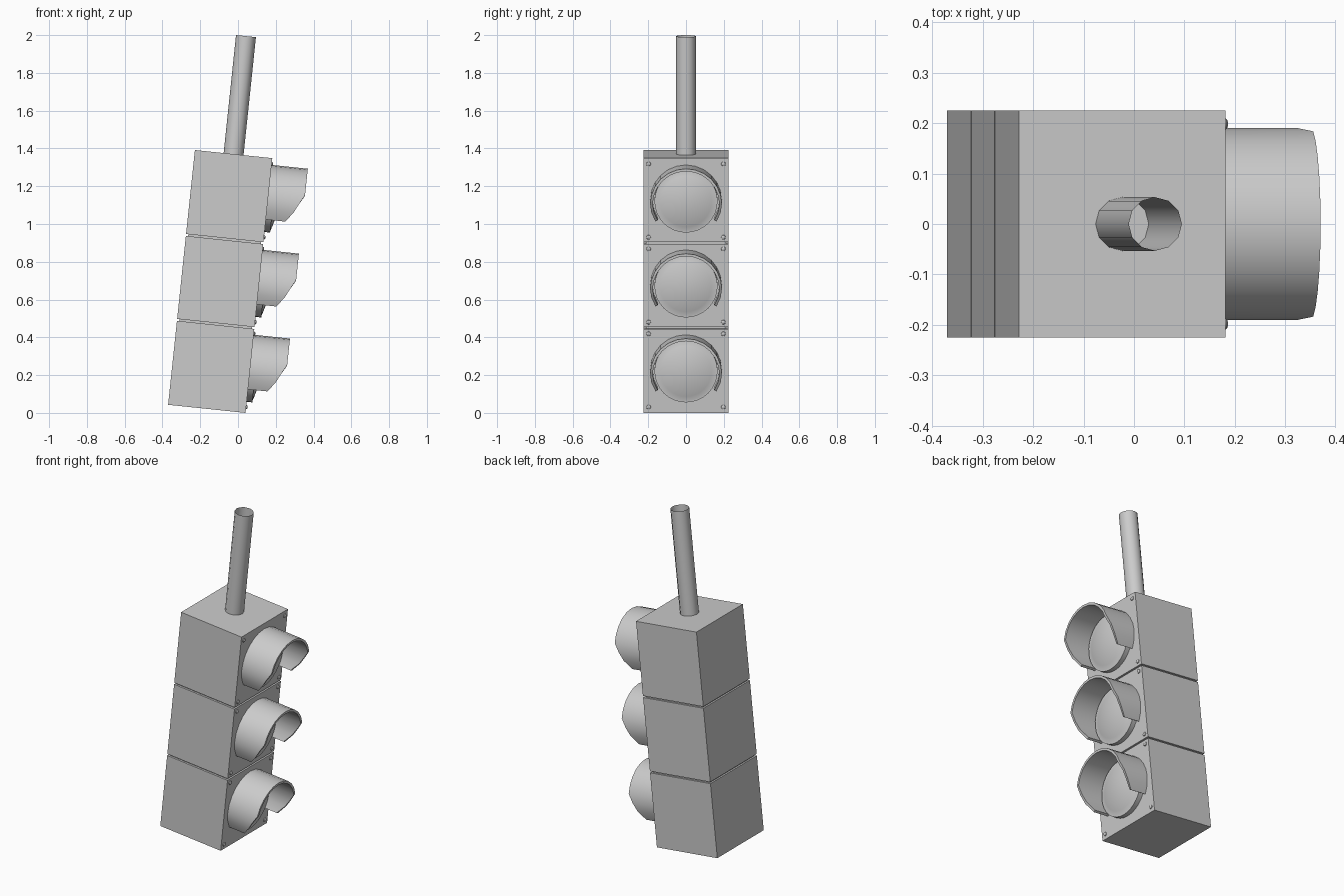
import bpy, bmesh
from math import radians, sin, cos, pi
from mathutils import Matrix

if "Cube" in bpy.data.objects:
    bpy.data.objects.remove(bpy.data.objects["Cube"])

# Local frame: x = depth from the back face, z = along the housing; all tilted 6 degrees
TILT = Matrix.Translation((-0.37, 0, 0.043)) @ Matrix.Rotation(radians(6), 4, 'Y')
DEPTH, WIDTH, PITCH, GAP = 0.412, 0.45, 0.452, 0.01


def finish(bm, name, smooth=True):
    bmesh.ops.recalc_face_normals(bm, faces=bm.faces)
    mesh = bpy.data.meshes.new(name)
    bm.to_mesh(mesh)
    bm.free()
    mesh.transform(TILT)
    ob = bpy.data.objects.new(name, mesh)
    bpy.context.collection.objects.link(ob)
    if smooth:
        bpy.ops.object.select_all(action='DESELECT')
        ob.select_set(True)
        bpy.context.view_layer.objects.active = ob
        bpy.ops.object.shade_smooth_by_angle(angle=radians(35))
    return ob


def box(name, x0, x1, w, z0, z1):
    bm = bmesh.new()
    m = Matrix.Translation(((x0 + x1) / 2, 0, (z0 + z1) / 2)) @ Matrix.Diagonal((x1 - x0, w, z1 - z0, 1))
    bmesh.ops.create_cube(bm, size=1, matrix=m)
    return finish(bm, name, False)


def lathe(name, profile, y, z, n):
    """Spin (depth, radius) points about the forward axis; last point is the centre."""
    bm = bmesh.new()
    rings = [[bm.verts.new((DEPTH + d, y + r * cos(2 * pi * i / n), z + r * sin(2 * pi * i / n)))
              for i in range(n)] for d, r in profile[:-1]]
    tip = bm.verts.new((DEPTH + profile[-1][0], y, z))
    for a, b in zip(rings, rings[1:]):
        for i in range(n):
            j = (i + 1) % n
            bm.faces.new((a[i], a[j], b[j], b[i]))
    for i in range(n):
        bm.faces.new((rings[-1][i], rings[-1][(i + 1) % n], tip))
    return finish(bm, name)


def visor(name, z):
    """Partial tube, open below, with cut-back lower front corners."""
    half = [(-32, 0.104), (-15, 0.142), (0, 0.167)] + [(a, 0.193) for a in range(15, 91, 15)]
    arc = half + [(180 - a, d) for a, d in reversed(half[:-1])]
    bm = bmesh.new()
    loops = []
    for ang, d in arc:
        c, s = cos(radians(ang)), sin(radians(ang))
        loops.append([bm.verts.new((DEPTH + x, r * c, z + r * s))
                      for x, r in ((0, 0.19), (d, 0.19), (d, 0.176), (0, 0.176))])
    for a, b in zip(loops, loops[1:]):
        for i in range(4):
            j = (i + 1) % 4
            bm.faces.new((a[i], a[j], b[j], b[i]))
    bm.faces.new(loops[0])
    bm.faces.new(loops[-1])
    return finish(bm, name)


# Three signal sections
for k, part in enumerate(("lower", "middle", "upper")):
    z0, z1 = k * PITCH, (k + 1) * PITCH
    zc = (z0 + z1) / 2
    box(part + "_housing", 0, DEPTH, WIDTH,
        z0 + (GAP / 2 if k > 0 else 0), z1 - (GAP / 2 if k < 2 else 0))
    # rim and domed lens
    dome = [(0.03 + 0.028 * (1 - (r / 0.158) ** 2), r) for r in (0.158, 0.135, 0.1, 0.05, 0)]
    lathe(part + "_lens", [(0, 0.167), (0.03, 0.167)] + dome, 0, zc, 32)
    visor(part + "_visor", zc)
    # corner screws
    for sy in (-1, 1):
        for sz in (-1, 1):
            lathe(part + "_screw", [(0, 0.012), (0.004, 0.011), (0.007, 0.007), (0.008, 0)],
                  sy * 0.198, zc + sz * 0.195, 10)

# Recessed joints between the sections
for k in (1, 2):
    box("joint", 0.012, DEPTH - 0.012, WIDTH - 0.024, k * PITCH - 0.02, k * PITCH + 0.02)

# Open hanging pole
bm = bmesh.new()
zb, zt = 3 * PITCH, 1.984
bmesh.ops.create_cone(bm, cap_ends=False, segments=12, radius1=0.053, radius2=0.053, depth=zt - zb,
                      matrix=Matrix.Translation((DEPTH / 2, 0, (zb + zt) / 2)))
finish(bm, "pole")
